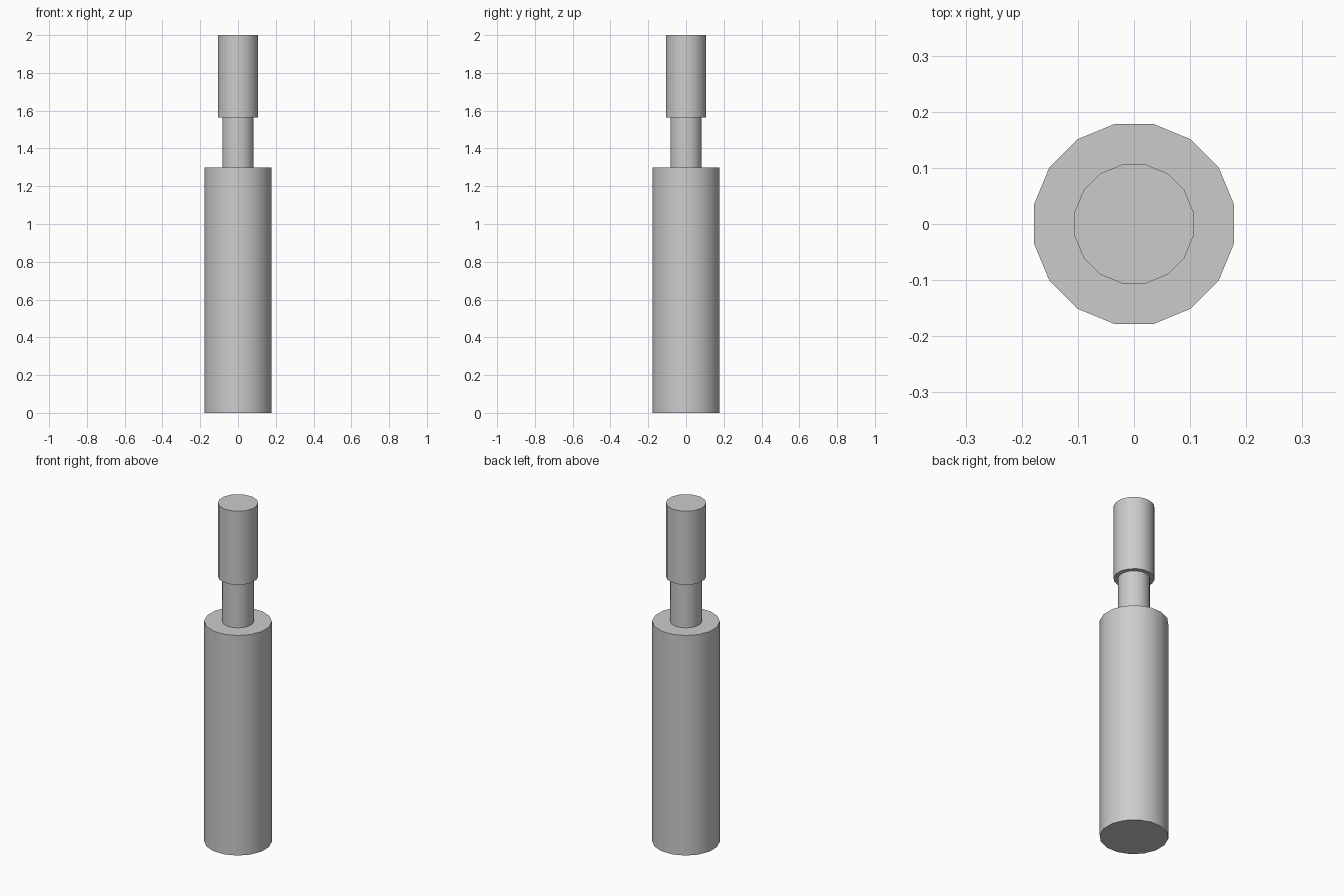
import bpy
import math

if "Cube" in bpy.data.objects:
    bpy.data.objects.remove(bpy.data.objects["Cube"], do_unlink=True)

SIDES = 16

# Single plain grey finish
grey = bpy.data.materials.new("plain_grey")
grey.use_nodes = True
colour = (0.6, 0.6, 0.6, 1.0)
grey.diffuse_color = colour
bsdf = next(n for n in grey.node_tree.nodes if n.type == "BSDF_PRINCIPLED")
bsdf.inputs["Base Color"].default_value = colour
bsdf.inputs["Roughness"].default_value = 0.6


def add_cylinder(name, half_width, bottom, top, caps="NGON"):
    """Upright 16-sided cylinder with flats facing the axes."""
    bpy.ops.mesh.primitive_cylinder_add(
        vertices=SIDES,
        radius=half_width / math.cos(math.pi / SIDES),
        depth=top - bottom,
        end_fill_type=caps,
        location=(0, 0, (bottom + top) / 2),
        rotation=(0, 0, math.pi / SIDES),
    )
    part = bpy.context.object
    part.name = name
    part.data.materials.append(grey)
    bpy.ops.object.shade_smooth_by_angle(angle=math.radians(40))
    return part


# Thick body, open-ended neck between the two solids, and the head
add_cylinder("body", 0.178, 0.0, 1.3)
add_cylinder("neck", 0.083, 1.3, 1.565, caps="NOTHING")
add_cylinder("head", 0.106, 1.565, 2.0)
